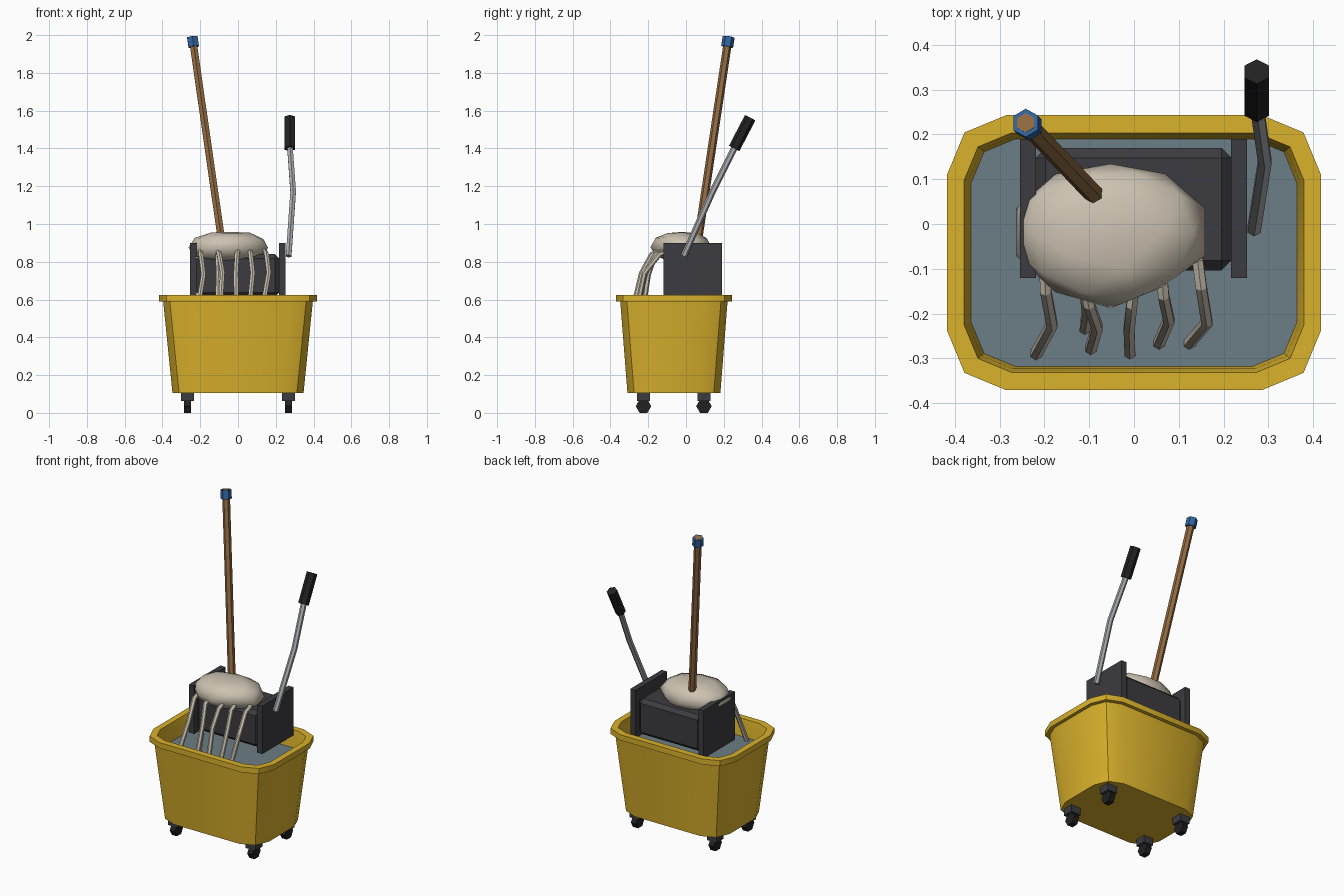
import bpy, bmesh, math, random
from mathutils import Vector, Matrix

if "Cube" in bpy.data.objects:
    bpy.data.objects.remove(bpy.data.objects["Cube"])

random.seed(4)
CY = -0.064  # bucket centre in y


def material(name, rgb):
    m = bpy.data.materials.new(name)
    m.diffuse_color = (*rgb, 1)
    m.use_nodes = True
    m.node_tree.nodes["Principled BSDF"].inputs["Base Color"].default_value = m.diffuse_color
    return m


YELLOW = material("yellow_plastic", (0.70, 0.44, 0.025))
DARK = material("charcoal", (0.045, 0.045, 0.052))
BLACK = material("black_rubber", (0.015, 0.015, 0.016))
WATER = material("dirty_water", (0.15, 0.21, 0.24))
WOOD = material("wood", (0.30, 0.15, 0.055))
BLUE = material("blue_cap", (0.03, 0.13, 0.36))
YARN = material("yarn", (0.60, 0.54, 0.44))
STEEL = material("steel", (0.40, 0.41, 0.43))


def finish(bm, name, mat, smooth=None):
    bmesh.ops.recalc_face_normals(bm, faces=bm.faces[:])
    me = bpy.data.meshes.new(name)
    bm.to_mesh(me)
    bm.free()
    me.materials.append(mat)
    ob = bpy.data.objects.new(name, me)
    bpy.context.collection.objects.link(ob)
    if smooth:
        bpy.ops.object.select_all(action='DESELECT')
        ob.select_set(True)
        bpy.context.view_layer.objects.active = ob
        bpy.ops.object.shade_smooth_by_angle(angle=math.radians(smooth))
    return ob


def rounded_ring(bm, hx, hy, r, z):
    """Rounded rectangle with two segments per corner."""
    ring = []
    for q, (sx, sy) in enumerate([(1, 1), (-1, 1), (-1, -1), (1, -1)]):
        for k in range(3):
            a = math.radians(90 * q + 45 * k)
            ring.append(bm.verts.new((sx * (hx - r) + r * math.cos(a),
                                      CY + sy * (hy - r) + r * math.sin(a), z)))
    return ring


def bridge(bm, a, b):
    n = len(a)
    for i in range(n):
        bm.faces.new((a[i], a[(i + 1) % n], b[(i + 1) % n], b[i]))


def box(name, lo, hi, mat, bevel=0):
    lo, hi = Vector(lo), Vector(hi)
    bm = bmesh.new()
    bmesh.ops.create_cube(bm, size=1)
    bmesh.ops.scale(bm, vec=hi - lo, verts=bm.verts)
    bmesh.ops.translate(bm, vec=(lo + hi) / 2, verts=bm.verts)
    if bevel:
        bmesh.ops.bevel(bm, geom=bm.edges[:], offset=bevel, segments=1, affect='EDGES')
    return finish(bm, name, mat)


def tube(name, pts, radius, mat, sides=6):
    """Round-section tube through a few points, capped at both ends."""
    pts = [Vector(p) for p in pts]
    bm = bmesh.new()
    rings = []
    for i, p in enumerate(pts):
        t = (pts[min(i + 1, len(pts) - 1)] - pts[max(i - 1, 0)]).normalized()
        u = Vector((1, 0, 0))
        u = (u - t * u.dot(t)).normalized()
        v = t.cross(u)
        angles = [2 * math.pi * (k + 0.5) / sides for k in range(sides)]
        rings.append([bm.verts.new(p + radius * (u * math.cos(a) + v * math.sin(a)))
                      for a in angles])
    for a, b in zip(rings, rings[1:]):
        bridge(bm, a, b)
    bm.faces.new(rings[0])
    bm.faces.new(rings[-1])
    return finish(bm, name, mat, 30)


# Bucket: outer wall, rim, inner wall and floor
bm = bmesh.new()
profile = [(0.347, 0.246, 0.12, 0.105), (0.396, 0.284, 0.12, 0.59),
           (0.417, 0.307, 0.132, 0.59), (0.417, 0.307, 0.132, 0.625),
           (0.379, 0.267, 0.105, 0.625), (0.370, 0.259, 0.10, 0.585),
           (0.328, 0.226, 0.10, 0.13)]
rings = [rounded_ring(bm, *p) for p in profile]
for a, b in zip(rings, rings[1:]):
    bridge(bm, a, b)
bm.faces.new(rings[0])
bm.faces.new(rings[-1])
finish(bm, "bucket", YELLOW, 30)

# Water surface
bm = bmesh.new()
bm.faces.new(rounded_ring(bm, 0.365, 0.255, 0.10, 0.52))
finish(bm, "water", WATER)

# Casters
for sx, side in ((-1, "left"), (1, "right")):
    for y, end in ((-0.225, "front"), (0.095, "back")):
        x = sx * 0.268
        box(f"caster_fork_{end}_{side}", (x - 0.034, y - 0.034, 0.062),
            (x + 0.034, y + 0.034, 0.108), DARK)
        bm = bmesh.new()
        bmesh.ops.create_cone(bm, cap_ends=True, segments=6, radius1=0.041,
                              radius2=0.041, depth=0.036)
        bmesh.ops.rotate(bm, verts=bm.verts, matrix=Matrix.Rotation(math.radians(90), 3, 'Z'))
        bmesh.ops.rotate(bm, verts=bm.verts, matrix=Matrix.Rotation(math.radians(90), 3, 'Y'))
        low = min(v.co.z for v in bm.verts)
        if low < -0.04:  # keep a flat of the hexagon on the floor
            bmesh.ops.rotate(bm, verts=bm.verts,
                             matrix=Matrix.Rotation(math.radians(30), 3, 'X'))
            low = min(v.co.z for v in bm.verts)
        bmesh.ops.translate(bm, vec=(x, y, -low), verts=bm.verts)
        finish(bm, f"caster_wheel_{end}_{side}", BLACK)

# Wringer: beveled body between two side plates
box("wringer_body", (-0.22, -0.104, 0.615), (0.218, 0.17, 0.84), DARK, 0.023)
box("wringer_plate_left", (-0.255, -0.12, 0.60), (-0.219, 0.19, 0.90), DARK)
box("wringer_plate_right", (0.216, -0.12, 0.60), (0.252, 0.19, 0.90), DARK)

# Press lever and grip
tube("lever", [(0.268, -0.012, 0.83), (0.292, 0.14, 1.17), (0.274, 0.265, 1.42)], 0.017, STEEL)
tube("lever_grip", [(0.274, 0.255, 1.40), (0.274, 0.34, 1.563)], 0.031, BLACK)

# Mop pole with end cap
base, top = Vector((-0.078, 0.054, 0.85)), Vector((-0.242, 0.226, 1.992))
axis = (top - base).normalized()
tube("mop_pole", [base, top], 0.022, WOOD)
tube("pole_cap", [top - axis * 0.055, top - axis * 0.002], 0.032, BLUE)

# Mop head: lumpy flattened ball
bm = bmesh.new()
bmesh.ops.create_icosphere(bm, subdivisions=2, radius=1)
for v in bm.verts:
    n = v.co.copy()
    k = 1 + random.uniform(-0.06, 0.08)
    if abs(n.x) > 0.95:
        k = 1.08
    v.co = Vector((-0.052 + 0.205 * n.x * k, -0.018 + 0.16 * n.y * k,
                   0.875 + 0.085 * math.copysign(abs(n.z) ** 0.8, n.z) * k))
finish(bm, "mop_head", YARN, 60)

# Loose strands hanging over the front of the head into the water
strands = [
    [(-0.20, -0.09, 0.86), (-0.197, -0.15, 0.84), (-0.183, -0.225, 0.73), (-0.22, -0.292, 0.51)],
    [(-0.105, -0.13, 0.86), (-0.107, -0.17, 0.82), (-0.104, -0.20, 0.73), (-0.11, -0.233, 0.52)],
    [(-0.108, -0.14, 0.86), (-0.10, -0.18, 0.84), (-0.082, -0.23, 0.74), (-0.097, -0.28, 0.51)],
    [(0.0, -0.14, 0.86), (-0.005, -0.18, 0.84), (-0.011, -0.235, 0.74), (-0.009, -0.29, 0.51)],
    [(0.062, -0.11, 0.86), (0.066, -0.16, 0.84), (0.078, -0.215, 0.74), (0.055, -0.268, 0.51)],
    [(0.142, -0.08, 0.855), (0.15, -0.14, 0.84), (0.163, -0.22, 0.74), (0.122, -0.268, 0.51)],
]
for i, pts in enumerate(strands, 1):
    tube(f"mop_strand_{i}", pts, 0.014, YARN)
